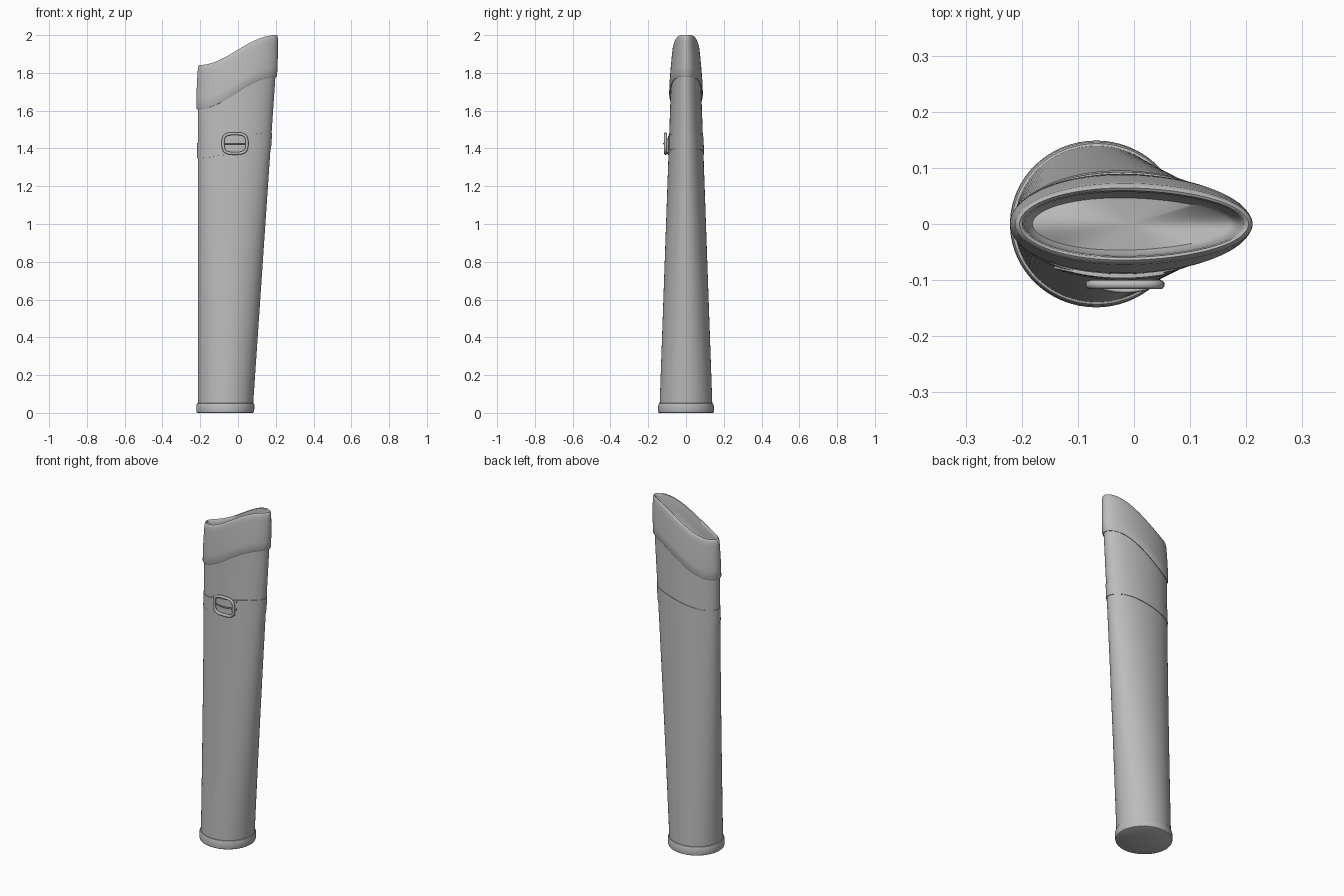
import bpy, bmesh, math
from mathutils import Vector

if "Cube" in bpy.data.objects:
    bpy.data.objects.remove(bpy.data.objects["Cube"], do_unlink=True)

grey = bpy.data.materials.new("plain grey")
grey.use_nodes = True
colour = (0.5, 0.5, 0.5, 1)
grey.diffuse_color = colour
grey.node_tree.nodes["Principled BSDF"].inputs["Base Color"].default_value = colour

SEG = 96


def finish(name, bm, angle=40):
    bmesh.ops.recalc_face_normals(bm, faces=bm.faces)
    mesh = bpy.data.meshes.new(name)
    bm.to_mesh(mesh)
    bm.free()
    mesh.materials.append(grey)
    obj = bpy.data.objects.new(name, mesh)
    bpy.context.collection.objects.link(obj)
    bpy.ops.object.select_all(action="DESELECT")
    obj.select_set(True)
    bpy.context.view_layer.objects.active = obj
    bpy.ops.object.shade_smooth_by_angle(angle=math.radians(angle))
    return obj


def surface(a, left_z, right_z, off):
    """Point on the tapering tube; the level swings from left_z to right_z."""
    t = 0.5 + 0.5 * math.sin(math.pi / 2 * math.cos(a))
    z = left_z + (right_z - left_z) * t
    x0, x1 = -0.213, 0.077 + 0.068 * z
    return Vector(((x0 + x1) / 2 + ((x1 - x0) / 2 + off) * math.cos(a),
                   (0.141 - 0.0353 * z + off) * math.sin(a), z))


def loft(name, rings, cap_start=False, cap_end=False, loop=False):
    """Each ring is (left_z, right_z, offset)."""
    bm = bmesh.new()
    rows = [[bm.verts.new(surface(math.tau * i / SEG, *r)) for i in range(SEG)]
            for r in rings]
    pairs = list(zip(rows, rows[1:])) + ([(rows[-1], rows[0])] if loop else [])
    for lo, hi in pairs:
        for i in range(SEG):
            j = (i + 1) % SEG
            bm.faces.new((lo[i], lo[j], hi[j], hi[i]))
    for want, row in ((cap_start, rows[0]), (cap_end, rows[-1])):
        if want:
            hub = bm.verts.new(sum((v.co for v in row), Vector()) / SEG)
            for i in range(SEG):
                bm.faces.new((row[i], row[(i + 1) % SEG], hub))
    return finish(name, bm)


# Tapered body, its upper end tucked under the cuff
levels = [(0.02, 0.02)] + [(0.2 * k, 0.2 * k) for k in range(1, 7)]
levels += [(1.4, 1.45), (1.66, 1.83)]
loft("body", [(l, r, 0) for l, r in levels], cap_start=True)

# Rounded base rim
loft("base_rim", [(0, 0, 0.001), (0.003, 0.003, 0.006), (0.012, 0.012, 0.008),
                  (0.042, 0.042, 0.007), (0.05, 0.05, 0.004), (0.052, 0.052, -0.002)],
     cap_start=True)

# Cuff with wavy edges, rounded lip and hollow mouth
cuff = [(-0.004, -0.003), (-0.005, 0.004), (0.003, 0.008), (0.05, 0.008),
        (0.12, 0.005), (0.19, 0.001), (0.215, -0.001), (0.226, -0.005), (0.23, -0.009),
        (0.226, -0.014), (0.21, -0.017), (0.16, -0.02), (0.1, -0.024), (0.08, -0.032)]
loft("cuff", [(1.612 + h, 1.782 + h * 0.95, o) for h, o in cuff], cap_end=True)

# Thin strap running round the body
loft("strap", [(1.35, 1.40, -0.003), (1.35, 1.40, 0.003), (1.43, 1.483, 0.003),
               (1.43, 1.483, -0.003)], loop=True)


def tongue(name, off):
    """Slanted strap end lying on the front of the strap."""
    bm = bmesh.new()
    n = 16
    grid = []
    for i in range(n + 1):
        u = i / n
        col = []
        for v, o in ((0, -0.002), (0, off), (1, off), (1, -0.002)):
            x = -0.14 + 0.03 * v * (1 - u) + 0.19 * u
            a = -math.acos((x + 0.02) / 0.195)
            z = 1.36 + 0.02 * u + 0.09 * v
            col.append(bm.verts.new(surface(a, z, z, o)))
        grid.append(col)
    for p, q in zip(grid, grid[1:]):
        for k in range(4):
            m = (k + 1) % 4
            bm.faces.new((p[k], p[m], q[m], q[k]))
    bm.faces.new(grid[0])
    bm.faces.new(grid[-1])
    return finish(name, bm, 30)


tongue("strap_tongue", 0.007)


def tube(name, points, radius, closed):
    curve = bpy.data.curves.new(name, "CURVE")
    curve.dimensions = "3D"
    curve.bevel_depth = radius
    curve.bevel_resolution = 3
    curve.use_fill_caps = True
    spline = curve.splines.new("POLY")
    spline.points.add(len(points) - 1)
    for p, co in zip(spline.points, points):
        p.co = (*co, 1)
    spline.use_cyclic_u = closed
    spline.use_smooth = True
    curve.materials.append(grey)
    bpy.context.collection.objects.link(bpy.data.objects.new(name, curve))


def rounded(v):
    return math.copysign(abs(v) ** 0.6, v)


# Rounded buckle frame with a prong across it
CX, CZ = -0.016, 1.426
angles = [math.tau * i / 48 for i in range(48)]
tube("buckle_frame", [(CX + 0.063 * rounded(math.cos(a)), -0.108,
                       CZ + 0.052 * rounded(math.sin(a))) for a in angles], 0.008, True)
tube("buckle_prong", [(CX + 0.058 * t, -0.119 + 0.012 * t * t, CZ)
                      for t in [k / 6 - 1 for k in range(13)]], 0.004, False)
